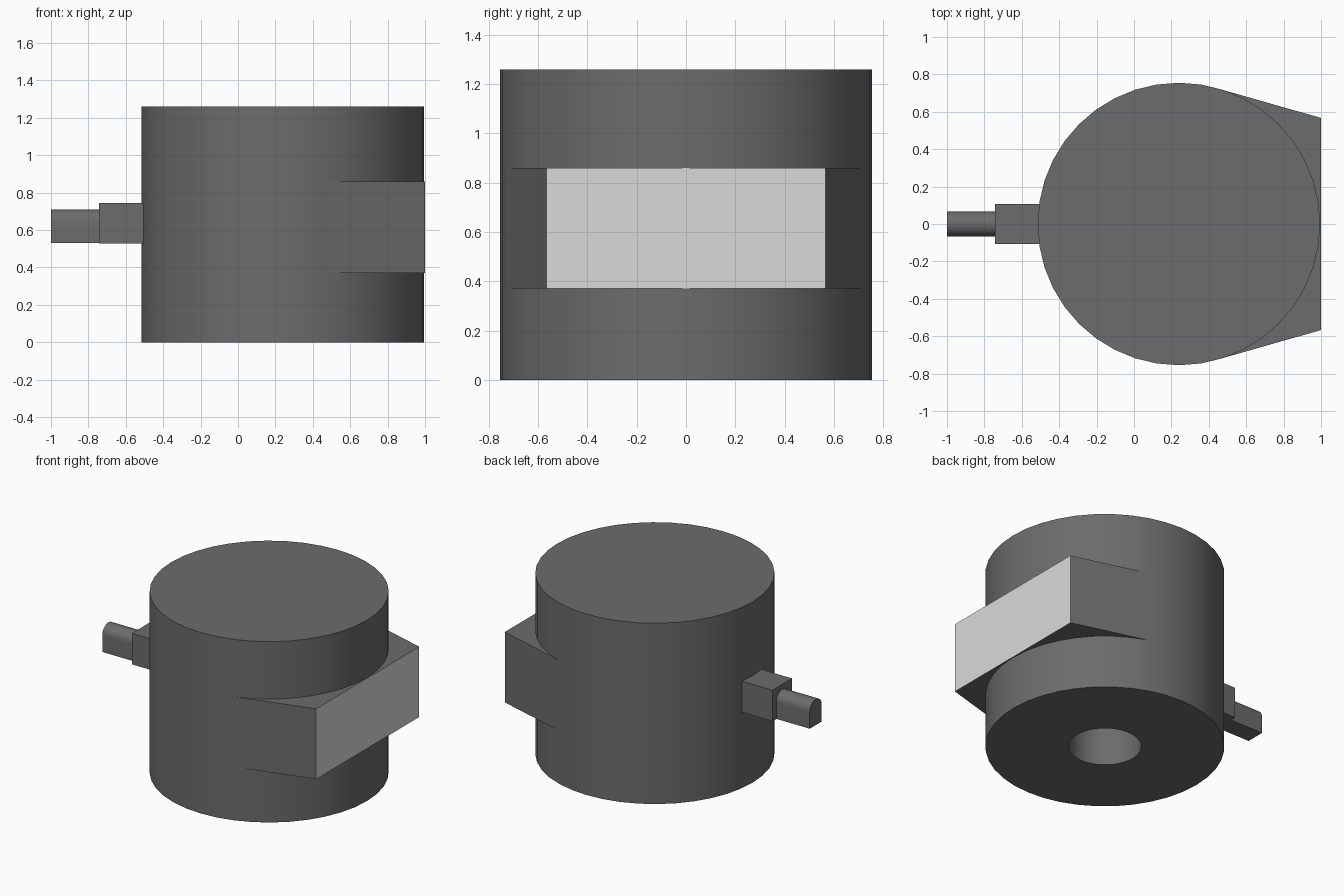
import bpy, bmesh, math
from mathutils import Matrix, Vector

if "Cube" in bpy.data.objects:
    bpy.data.objects.remove(bpy.data.objects["Cube"], do_unlink=True)


def material(name, value):
    m = bpy.data.materials.new(name)
    m.use_nodes = True
    colour = (value, value, value, 1)
    m.diffuse_color = colour
    m.node_tree.nodes["Principled BSDF"].inputs["Base Color"].default_value = colour
    return m


dark_grey = material("dark grey", 0.15)
light_grey = material("light grey", 0.7)


def finish(name, bm, mats, smooth=False):
    bmesh.ops.recalc_face_normals(bm, faces=bm.faces)
    me = bpy.data.meshes.new(name)
    bm.to_mesh(me)
    bm.free()
    for m in mats:
        me.materials.append(m)
    ob = bpy.data.objects.new(name, me)
    bpy.context.collection.objects.link(ob)
    if smooth:
        bpy.ops.object.select_all(action="DESELECT")
        bpy.context.view_layer.objects.active = ob
        ob.select_set(True)
        bpy.ops.object.shade_smooth_by_angle(angle=math.radians(30))
    return ob


def prism(points, offset):
    """Closed solid made by extruding a flat outline along offset."""
    bm = bmesh.new()
    face = bm.faces.new([bm.verts.new(p) for p in points])
    new = bmesh.ops.extrude_face_region(bm, geom=[face], use_keep_orig=True)["geom"]
    bmesh.ops.translate(bm, vec=offset, verts=[v for v in new if isinstance(v, bmesh.types.BMVert)])
    bmesh.ops.recalc_face_normals(bm, faces=bm.faces)
    return bm


# Drum with a blind round socket in its underside
CX, R, H = 0.24, 0.755, 1.26
SOCKET_R, SOCKET_DEPTH = 0.23, 0.6
bm = bmesh.new()
profile = [(0, SOCKET_DEPTH), (SOCKET_R, SOCKET_DEPTH), (SOCKET_R, 0), (R, 0), (R, H), (0, H)]
verts = [bm.verts.new((r, 0, z)) for r, z in profile]
edges = [bm.edges.new(pair) for pair in zip(verts, verts[1:])]
bmesh.ops.spin(bm, geom=verts + edges, cent=(0, 0, 0), axis=(0, 0, 1),
               angle=math.tau, steps=40)
bmesh.ops.remove_doubles(bm, verts=bm.verts, dist=0.0005)
bmesh.ops.translate(bm, vec=(CX, 0, 0), verts=bm.verts)
finish("drum_body", bm, [dark_grey], smooth=True)

# Tapered housing with sides tangent to the drum, and a light end face
z0, z1 = 0.37, 0.86
outline = [(0.48, -0.715, z0), (1, -0.567, z0), (1, 0.567, z0), (0.48, 0.715, z0)]
bm = prism(outline, Vector((0, 0, z1 - z0)))
for f in bm.faces:
    f.material_index = 1 if f.normal.x > 0.9 else 0
finish("window_housing", bm, [dark_grey, light_grey])

# Square connector block on the opposite side
bm = bmesh.new()
size = Matrix.Diagonal((0.3, 0.216, 0.216, 1))
bmesh.ops.create_cube(bm, size=1, matrix=Matrix.Translation((-0.592, 0, 0.637)) @ size)
finish("connector_block", bm, [dark_grey])

# Plug with flat bottom and rounded top
r, mid = 0.066, 0.645
arch = [(-1, r * math.cos(a), mid + r * math.sin(a))
        for a in (math.pi * i / 16 for i in range(17))]
arch += [(-1, -r, 0.53), (-1, r, 0.53)]
finish("connector_plug", prism(arch, Vector((0.27, 0, 0))), [dark_grey], smooth=True)
